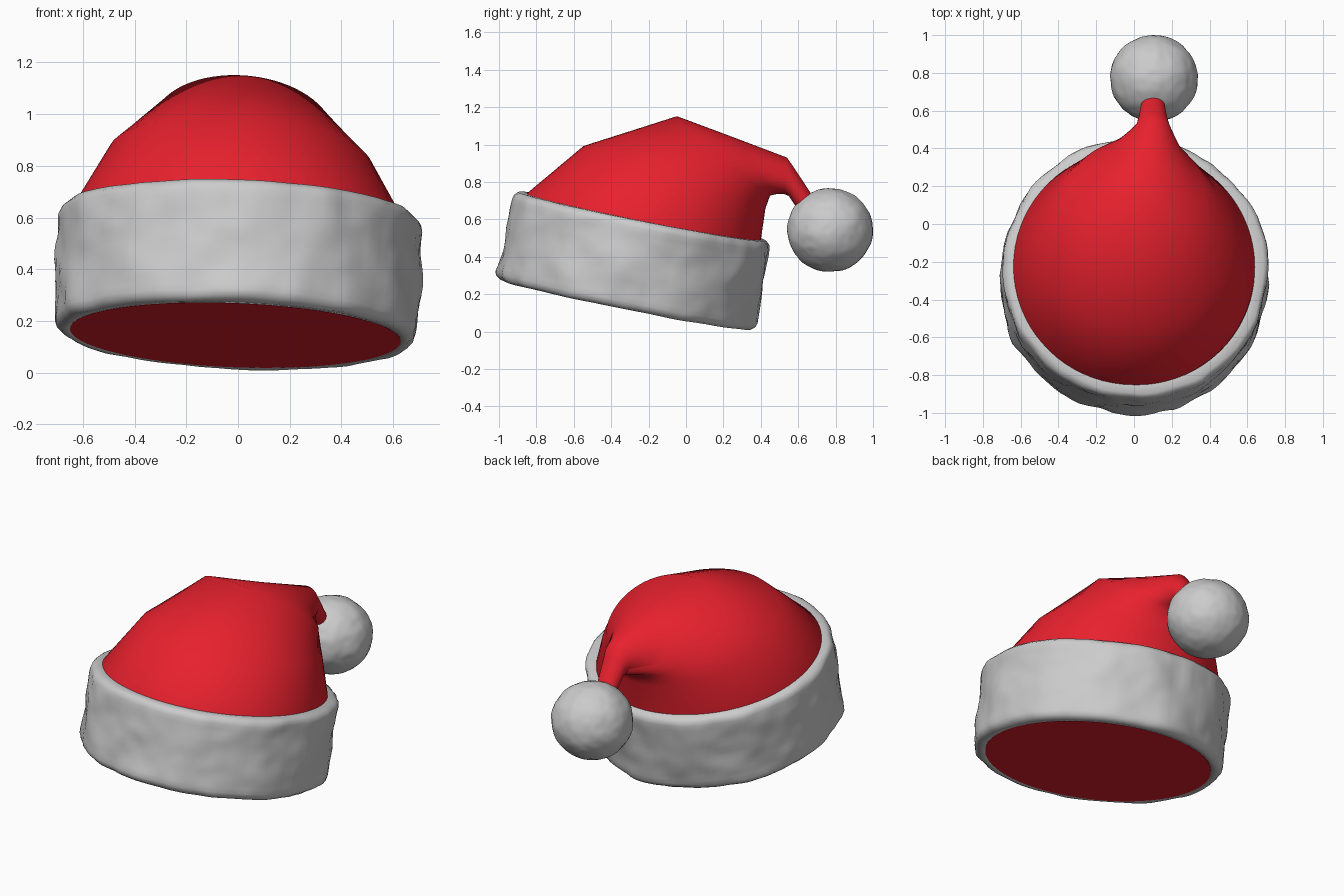
import bpy, bmesh
from math import sin, cos, pi, radians
from mathutils import Vector, Matrix, noise

if "Cube" in bpy.data.objects:
    bpy.data.objects.remove(bpy.data.objects["Cube"])

N = 72


def finish(name, bm, mat=None, angle=60):
    bmesh.ops.recalc_face_normals(bm, faces=bm.faces[:])
    me = bpy.data.meshes.new(name)
    bm.to_mesh(me)
    bm.free()
    ob = bpy.data.objects.new(name, me)
    bpy.context.collection.objects.link(ob)
    if mat:
        me.materials.append(mat)
    bpy.ops.object.select_all(action='DESELECT')
    ob.select_set(True)
    bpy.context.view_layer.objects.active = ob
    bpy.ops.object.shade_smooth_by_angle(angle=radians(angle))
    return ob


def bridge(bm, rings, closed=False):
    pairs = list(zip(rings, rings[1:])) + ([(rings[-1], rings[0])] if closed else [])
    for a, b in pairs:
        for i in range(len(a)):
            j = (i + 1) % len(a)
            bm.faces.new((a[i], a[j], b[j], b[i]))


red = bpy.data.materials.new("red_cloth")
red.diffuse_color = (0.8, 0.015, 0.027, 1)
red.use_nodes = True
red.node_tree.nodes["Principled BSDF"].inputs["Base Color"].default_value = red.diffuse_color

# Hat cloth: elliptical rings given by front (y, z), back (y, z), centre x, half width, sideways roll
sections = [
    ((-0.955, 0.269), (0.301, 0.021), -0.01, 0.640, 0.038),
    ((-0.855, 0.735), (0.400, 0.490), 0.00, 0.640, 0.038),
    ((-0.55, 0.99), (0.425, 0.66), 0.01, 0.510, 0.06),
    ((-0.05, 1.15), (0.450, 0.728), 0.02, 0.350, 0.06),
    ((0.25, 1.040), (0.485, 0.735), 0.06, 0.195, 0.03),
    ((0.54, 0.93), (0.525, 0.735), 0.10, 0.085, 0),
    ((0.585, 0.865), (0.550, 0.725), 0.10, 0.075, 0),
    ((0.68, 0.72), (0.60, 0.65), 0.10, 0.060, 0),
]
bm = bmesh.new()
rings = []
for f, b, cx, w, roll in sections:
    ring = []
    for i in range(N):
        a = 2 * pi * i / N
        t = (1 - cos(a)) / 2
        x = w * sin(a)
        ring.append(bm.verts.new((cx + x, f[0] + (b[0] - f[0]) * t,
                                  f[1] + (b[1] - f[1]) * t - roll * x)))
    rings.append(ring)
bridge(bm, rings)
bm.faces.new(rings[0])
bm.faces.new(rings[-1])
finish("hat_cloth", bm, red)

# Fur band: tilted, rounded ring with a lumpy outer surface
profile = [(0.625, -0.22), (0.64, -0.24), (0.675, -0.24), (0.697, -0.222)]
profile += [(0.703, -0.2 + 0.4 * k / 14) for k in range(15)]
profile += [(0.697, 0.222), (0.675, 0.24), (0.63, 0.24)]
tilt = (Matrix.Translation((0, -0.28, 0.38)) @ Matrix.Rotation(radians(-11.2), 4, 'X')
        @ Matrix.Rotation(radians(2.2), 4, 'Y'))
bm = bmesh.new()
rings = []
for r, z in profile:
    ring = []
    for i in range(120):
        a = 2 * pi * i / 120
        p = Vector((r * cos(a), r * sin(a), z))
        if r > 0.66:
            q = p * 5
            d = 0.017 * noise.noise(q) + 0.007 * noise.noise(p * 13)
            p += Vector((cos(a), sin(a), 0)) * d
            p.z += 0.004 * noise.noise(q + Vector((9, 3, 1)))
        ring.append(bm.verts.new(tilt @ p))
    rings.append(ring)
bridge(bm, rings, closed=True)
finish("fur_band", bm)

# Pompom: slightly lumpy ball at the tip
bm = bmesh.new()
bmesh.ops.create_icosphere(bm, subdivisions=5, radius=1)
for v in bm.verts:
    n = v.co.normalized()
    s = 1 + 0.02 * noise.noise(n * 2.5) + 0.012 * noise.noise(n * 6)
    v.co = Vector((0.105 + 0.232 * n.x * s, 0.77 + 0.229 * n.y * s, 0.542 + 0.223 * n.z * s))
finish("pompom", bm)
